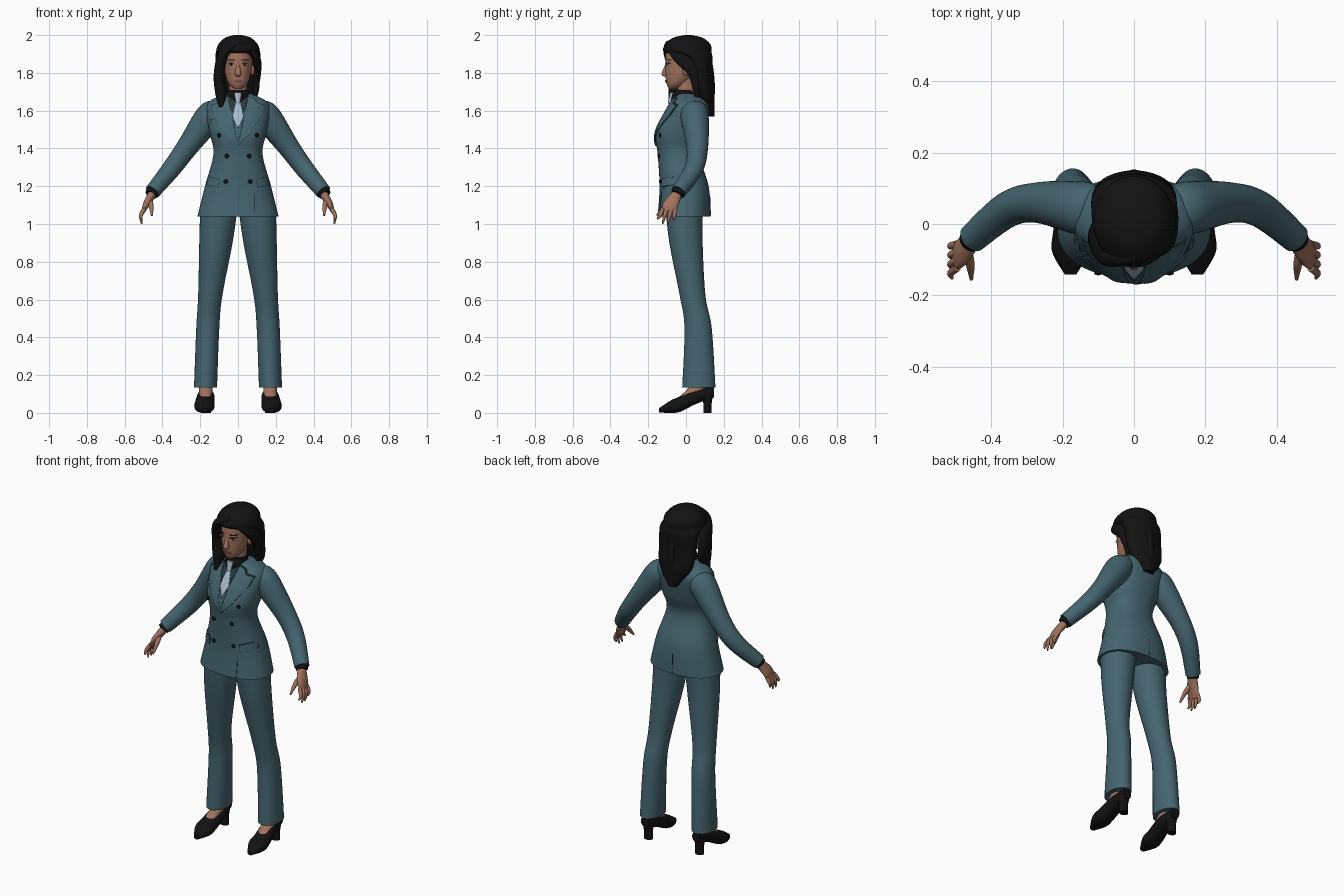
import bpy, bmesh, math
from mathutils import Vector
from mathutils.bvhtree import BVHTree

if "Cube" in bpy.data.objects:
    bpy.data.objects.remove(bpy.data.objects["Cube"])


def material(name, *colour):
    mat = bpy.data.materials.new(name)
    mat.use_nodes = True
    mat.diffuse_color = (*colour, 1)
    shader = mat.node_tree.nodes["Principled BSDF"]
    shader.inputs["Base Color"].default_value = (*colour, 1)
    shader.inputs["Roughness"].default_value = .8
    return mat


SUIT = material("teal_wool", .06, .13, .16)
DARK = material("dark_seam_and_shirt", .02, .04, .05)
SKIN = material("skin", .36, .17, .11)
LIPS = material("lip_brown", .24, .09, .07)
BLACK = material("black", .006, .006, .006)
TIE = material("pale_tie", .4, .5, .6)
WHITE = material("eye_white", .7, .7, .7)
X, Y, Z = Vector((1, 0, 0)), Vector((0, 1, 0)), Vector((0, 0, 1))


def finish(name, bm, mat):
    """Turn a bmesh into a smooth object and return its surface tree."""
    bmesh.ops.recalc_face_normals(bm, faces=bm.faces)
    tree = BVHTree.FromBMesh(bm)
    mesh = bpy.data.meshes.new(name)
    bm.to_mesh(mesh)
    bm.free()
    mesh.materials.append(mat)
    mesh.shade_smooth()
    mesh.set_sharp_from_angle(angle=math.radians(45))
    bpy.context.collection.objects.link(bpy.data.objects.new(name, mesh))
    return tree


def spline(rows, steps):
    """Catmull-Rom interpolation of rows of numbers."""
    padded = [rows[0], *rows, rows[-1]]
    smooth = []
    for before, start, end, after in zip(padded, padded[1:], padded[2:], padded[3:]):
        for k in range(steps):
            t = k / steps
            smooth.append([
                b + t / 2 * (c - a + t * (2 * a - 5 * b + 4 * c - d + t * (3 * (b - c) + d - a)))
                for a, b, c, d in zip(before, start, end, after)])
    return smooth + [list(rows[-1])]


def loft(name, mat, rows, axis=None, power=1, seg=28, steps=6):
    """Skin over ellipses (x, y, z, radius, other radius), square to an axis or to the path."""
    rows = spline([row if len(row) == 5 else (*row, row[-1]) for row in rows], steps)
    centres = [Vector(row[:3]) for row in rows]
    bm = bmesh.new()
    rings = []
    for i, (centre, row) in enumerate(zip(centres, rows)):
        ahead, behind = centres[min(i + 1, len(rows) - 1)], centres[max(i - 1, 0)]
        tangent = axis or (ahead - behind).normalized()
        across = (Z if abs(tangent.y) > .9 else Y).cross(tangent).normalized()
        up = tangent.cross(across)
        ring = []
        for k in range(seg):
            angle = math.tau * k / seg
            cos, sin = math.cos(angle), math.sin(angle)
            wide = math.copysign(abs(cos) ** power, cos) * row[3]
            tall = math.copysign(abs(sin) ** power, sin) * row[4]
            ring.append(bm.verts.new(centre + across * wide + up * tall))
        rings.append(ring)
    for low, high in zip(rings, rings[1:]):
        for k in range(seg):
            bm.faces.new((low[k - 1], low[k], high[k], high[k - 1]))
    bm.faces.new(rings[0])
    bm.faces.new(rings[-1])
    return finish(name, bm, mat)


def column(name, mat, rows, **options):
    """Level loft on the middle plane, from rows (y, z, radius, other radius)."""
    return loft(name, mat, [(0, *row) for row in rows], axis=Z, **options)


def surface(tree, x, z, side=-1):
    """Point on a surface seen from the front (-1) or the back (1)."""
    hit = tree.ray_cast(Vector((x, side, z)), Y * -side)[0]
    return hit or tree.find_nearest(Vector((x, side * .1, z)))[0]


def patch(name, tree, outline, mat, lift=.004, side=-1):
    """Thin plate with an x-z outline, laid on a surface."""
    bm = bmesh.new()
    bm.faces.new([bm.verts.new((x, 0, z)) for x, z in outline])
    bmesh.ops.triangulate(bm, faces=bm.faces[:])
    bmesh.ops.subdivide_edges(bm, edges=bm.edges[:], cuts=5, use_grid_fill=True)
    for vert in bm.verts:
        vert.co = surface(tree, vert.co.x, vert.co.z, side) + Y * side * lift
    base = bmesh.ops.extrude_face_region(bm, geom=bm.faces[:])["geom"]
    for item in base:
        if isinstance(item, bmesh.types.BMVert):
            item.co.y -= side * (lift + .002)
    finish(name, bm, mat)


def trimmed_patch(name, tree, outline, mat, lift=.007):
    """Plate with a thin dark edge showing around it."""
    middle_x = sum(x for x, z in outline) / len(outline)
    middle_z = sum(z for x, z in outline) / len(outline)
    rim = .003
    edge = [(x + math.copysign(rim, x - middle_x), z + math.copysign(rim, z - middle_z))
            for x, z in outline]
    patch(name + "_edge", tree, edge, DARK, lift - rim)
    patch(name, tree, outline, mat, lift)


def lens(x, z, width, height, points=12):
    """Oval outline for a patch."""
    angles = [math.tau * k / points for k in range(points)]
    return [(x + width * math.cos(a), z + height * math.sin(a)) for a in angles]


def ball(name, place, size, mat):
    bm = bmesh.new()
    bmesh.ops.create_uvsphere(bm, u_segments=16, v_segments=10, radius=1)
    bmesh.ops.scale(bm, vec=size, verts=bm.verts)
    bmesh.ops.translate(bm, vec=place, verts=bm.verts)
    finish(name, bm, mat)


# Jacket body
jacket = column("jacket", SUIT, [
    (-.01, 1.04, .215, .14), (-.01, 1.2, .175, .13), (-.04, 1.37, .13, .11), (-.03, 1.48, .15, .13),
    (.01, 1.6, .17, .115), (.02, 1.65, .15, .095), (.01, 1.69, .07, .06)], power=.88, seg=48)

# Head, neck, shirt collar and tie
head = column("head", SKIN, [
    (-.07, 1.715, .02), (-.045, 1.75, .054, .06), (-.01, 1.84, .076, .1),
    (0, 1.93, .075, .1), (0, 1.98, .03, .05)], seg=40)
column("neck", SKIN, [(.01, 1.6, .05), (0, 1.78, .047)])
column("shirt_collar", BLACK, [(0, 1.63, .08), (-.01, 1.67, .068), (-.01, 1.71, .056)])
patch("shirt_front", jacket, [(-.055, 1.67), (.055, 1.67), (0, 1.5)], DARK, .003)
patch("tie", jacket, [(-.01, 1.65), (.01, 1.65), (.027, 1.57), (0, 1.51), (-.027, 1.57)], TIE, .006)
column("tie_knot", TIE, [(-.07, 1.695, .02, .014), (-.086, 1.64, .011)])

# Face
column("nose", SKIN, [(-.1, 1.85, .008), (-.113, 1.795, .016), (-.105, 1.78, .01)], seg=16)
patch("lips", head, lens(0, 1.755, .025, .008), LIPS)
for side, s in (("left", 1), ("right", -1)):
    eye = surface(head, s * .036, 1.845)
    ball(side + "_eye", eye, (.015, .004, .006), WHITE)
    ball(side + "_iris", eye - Y * .003, (.006, .003, .006), BLACK)
    patch(side + "_lash", head, lens(eye.x, eye.z + .007, .018, .002), BLACK, .005)
    patch(side + "_eyebrow", head, lens(eye.x, eye.z + .023, .022, .003), BLACK, .002)
    ball(side + "_ear", (s * .078, 0, 1.815), (.01, .018, .03), SKIN)

# Hair: crown and back mass, then separate locks
column("hair", BLACK, [
    (.01, 2, .02), (.01, 1.985, .07, .08), (.01, 1.95, .105, .12), (.01, 1.91, .117, .125),
    (.06, 1.88, .12, .08), (.08, 1.78, .116, .06), (.1, 1.67, .1, .05), (.12, 1.57, .03)], seg=40)
loft("right_front_lock", BLACK, [
    (.01, -.08, 1.955, .02, .03), (-.07, -.08, 1.91, .027, .04), (-.1, -.04, 1.8, .028, .05),
    (-.09, -.05, 1.69, .03, .045), (-.09, -.085, 1.62, .01)])
loft("left_front_lock", BLACK, [
    (.01, -.08, 1.955, .02, .03), (.09, -.04, 1.89, .022, .036), (.1, .04, 1.8, .022, .03),
    (.085, .06, 1.63, .006)])
for i in range(-2, 3):
    x = i * .042
    back = .118 - abs(x) * .45
    loft("back_lock", BLACK, [
        (x * .7, back - .02, 1.94, .02), (x, back, 1.82, .027),
        (x, back + .01, 1.7, .025), (x * .6, .13, 1.585 + abs(x) * .3, .008)], seg=16)

# Jacket details
for side, s in (("right", -1), ("left", 1)):
    lapel = [(.055, 1.675), (.088, 1.66), (.1, 1.64), (.143, 1.627), (.128, 1.575),
             (.06, 1.475), (0, 1.415), (0, 1.5), (.03, 1.57)]
    flap = [(.1, 1.235), (.162, 1.25), (.166, 1.21), (.104, 1.195)]
    trimmed_patch(side + "_lapel", jacket, [(s * x, z) for x, z in lapel], SUIT, .007 + s * .001)
    trimmed_patch(side + "_pocket_flap", jacket, [(s * x, z) for x, z in flap], SUIT, .009)
    for x, z in ((.1, 1.47), (.06, 1.36), (.065, 1.225)):
        ball(side + "_button", surface(jacket, s * x, z) - Y * .004, (.012, .006, .012), BLACK)
trimmed_patch("breast_pocket", jacket, [(-.145, 1.55), (-.09, 1.565), (-.09, 1.55), (-.145, 1.535)], SUIT)
patch("front_edge_seam", jacket, lens(.087, 1.11, .002, .065), DARK, .002)
patch("back_vent", jacket, lens(0, 1.1, .002, .055), DARK, .002, side=1)

# Limbs
for side, s in (("left", 1), ("right", -1)):
    def limb(name, mat, rows, **options):
        loft(side + "_" + name, mat, [(s * x, *rest) for x, *rest in rows], **options)

    limb("sleeve", SUIT, [
        (.11, .035, 1.605, .05, .065), (.15, .045, 1.57, .075), (.27, .06, 1.405, .057),
        (.355, .04, 1.29, .05), (.453, -.04, 1.17, .041)])
    limb("shirt_cuff", BLACK, [(.445, -.033, 1.18, .034), (.46, -.048, 1.155, .033)])
    for k in range(3):
        place = Vector((s * .4, .045, 1.24)) + Vector((s * .015, -.012, -.018)) * k
        ball(side + "_cuff_button", place, (.008, .008, .008), BLACK)

    # Hand
    limb("palm", SKIN, [
        (.447, -.038, 1.17, .024), (.485, -.08, 1.105, .018, .04), (.503, -.092, 1.06, .008, .036)], seg=20)
    for i, tip in enumerate((1.025, 1, 1, 1.02)):
        y = -.123 + .022 * i
        reach = y - .03 + .007 * i
        limb("finger", SKIN, [
            (.496, y, 1.08, .011), (.514, (y + reach) / 2, 1.045, .01), (.51, reach, tip, .004)], seg=12)
    limb("thumb", SKIN, [(.47, -.07, 1.13, .015), (.46, -.11, 1.095, .013), (.456, -.155, 1.045, .005)], seg=12)

    # Trouser leg
    limb("trouser_leg", SUIT, [
        (.172, .068, .135, .061, .088), (.16, .064, .45, .061, .072), (.147, .035, .62, .064, .068),
        (.117, 0, .9, .088), (.1, -.01, 1.1, .1)], axis=Z, seg=36)

    # Foot and heeled shoe
    limb("ankle", SKIN, [(.17, .085, .17, .034), (.17, .05, .12, .036), (.174, -.03, .07, .03, .014)], seg=20)
    limb("shoe", BLACK, [
        (.178, -.142, .014, .016, .012), (.178, -.08, .033, .051, .033), (.177, -.03, .047, .051, .041),
        (.17, .05, .085, .045, .039), (.17, .147, .11, .026, .028)], axis=Y, power=.85)
    limb("heel", BLACK, [(.17, .114, 0, .027, .021), (.17, .114, .05, .026, .022), (.17, .11, .1, .035)],
         axis=Z, seg=20)
